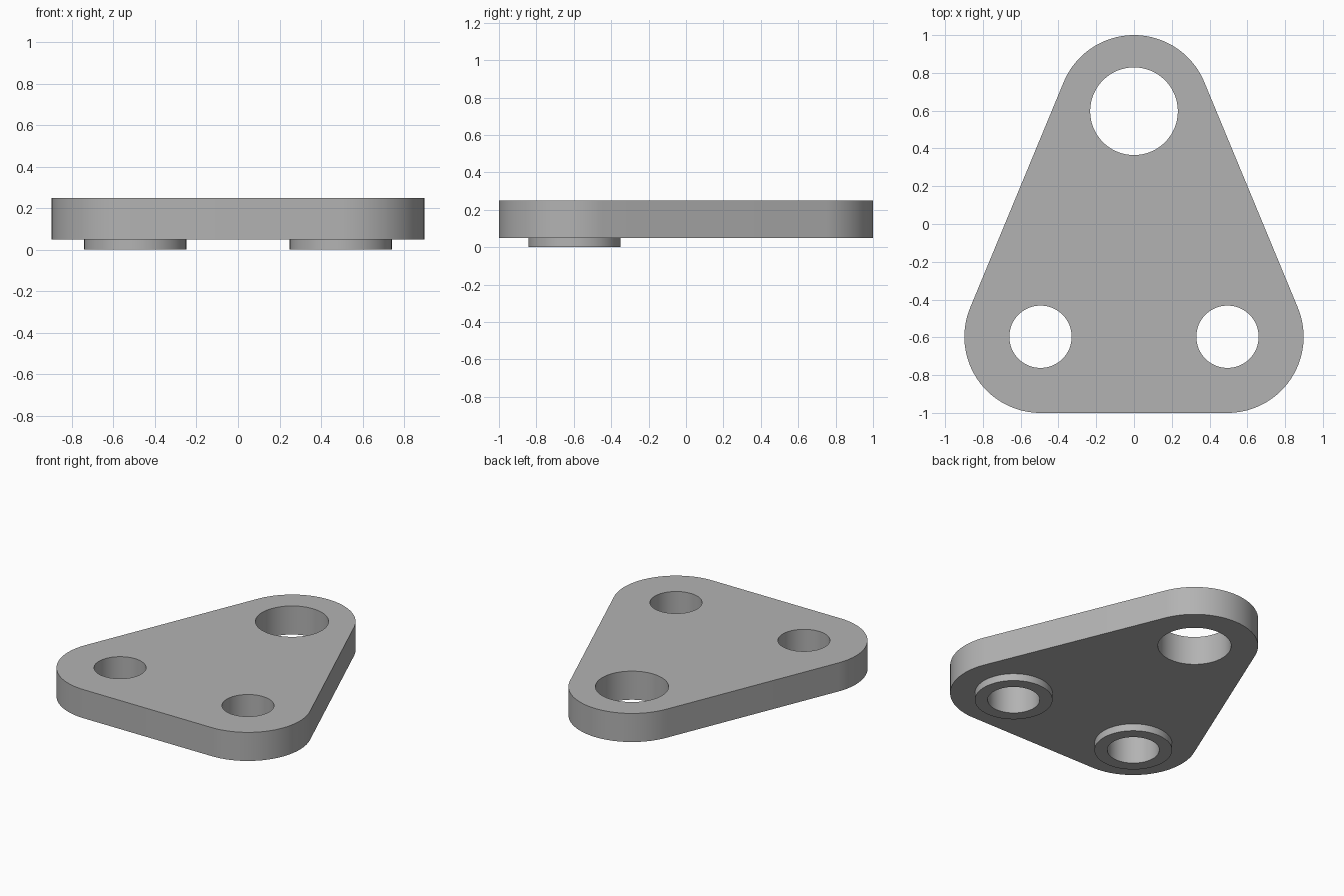
import bpy
from math import sin, cos, pi, atan2

cube = bpy.data.objects.get("Cube")
if cube:
    bpy.data.objects.remove(cube)

SEGMENTS = 96
CORNER_RADIUS = 0.403
FRONT_X, END_Y = 0.495, 0.597
BOLT_RADIUS, BOSS_RADIUS, PIVOT_RADIUS = 0.165, 0.246, 0.232
PLATE_BOTTOM, PLATE_TOP = 0.05, 0.25

grey = bpy.data.materials.new("plain grey")
grey.use_nodes = True
colour = (0.45, 0.45, 0.45, 1)
grey.diffuse_color = colour
grey.node_tree.nodes["Principled BSDF"].inputs["Base Color"].default_value = colour


def arc(cx, cy, radius, start, end, steps):
    return [(cx + radius * cos(start + (end - start) * i / steps),
             cy + radius * sin(start + (end - start) * i / steps))
            for i in range(steps + 1)]


def circle(cx, cy, radius):
    return arc(cx, cy, radius, 0, 2 * pi, SEGMENTS)[:-1]


def extruded(name, loops, bottom, top):
    """Fill an outline with holes and extrude it between two heights."""
    curve = bpy.data.curves.new(name, 'CURVE')
    curve.dimensions = '2D'
    curve.fill_mode = 'BOTH'
    curve.extrude = (top - bottom) / 2
    for loop in loops:
        spline = curve.splines.new('POLY')
        spline.points.add(len(loop) - 1)
        for point, (x, y) in zip(spline.points, loop):
            point.co = (x, y, 0, 1)
        spline.use_cyclic_u = True
    obj = bpy.data.objects.new(name, curve)
    bpy.context.collection.objects.link(obj)
    obj.location.z = (bottom + top) / 2
    curve.materials.append(grey)
    bpy.ops.object.select_all(action='DESELECT')
    obj.select_set(True)
    bpy.context.view_layer.objects.active = obj
    bpy.ops.object.convert(target='MESH')
    bpy.ops.object.shade_smooth_by_angle()


# Rounded triangular plate: corner arcs meet at the tangent lines
tilt = atan2(FRONT_X, 2 * END_Y)
outline = (arc(FRONT_X, -END_Y, CORNER_RADIUS, -pi / 2, tilt, 32)
           + arc(0, END_Y, CORNER_RADIUS, tilt, pi - tilt, 40)
           + arc(-FRONT_X, -END_Y, CORNER_RADIUS, pi - tilt, 3 * pi / 2, 32))
holes = [circle(0, END_Y, PIVOT_RADIUS)]
holes += [circle(side * FRONT_X, -END_Y, BOLT_RADIUS) for side in (-1, 1)]
extruded("plate", [outline] + holes, PLATE_BOTTOM, PLATE_TOP)

# Raised rings under the two front holes
for side, label in ((1, "left"), (-1, "right")):
    rings = [circle(side * FRONT_X, -END_Y, r) for r in (BOSS_RADIUS, BOLT_RADIUS)]
    extruded(label + "_boss", rings, 0, PLATE_BOTTOM)
